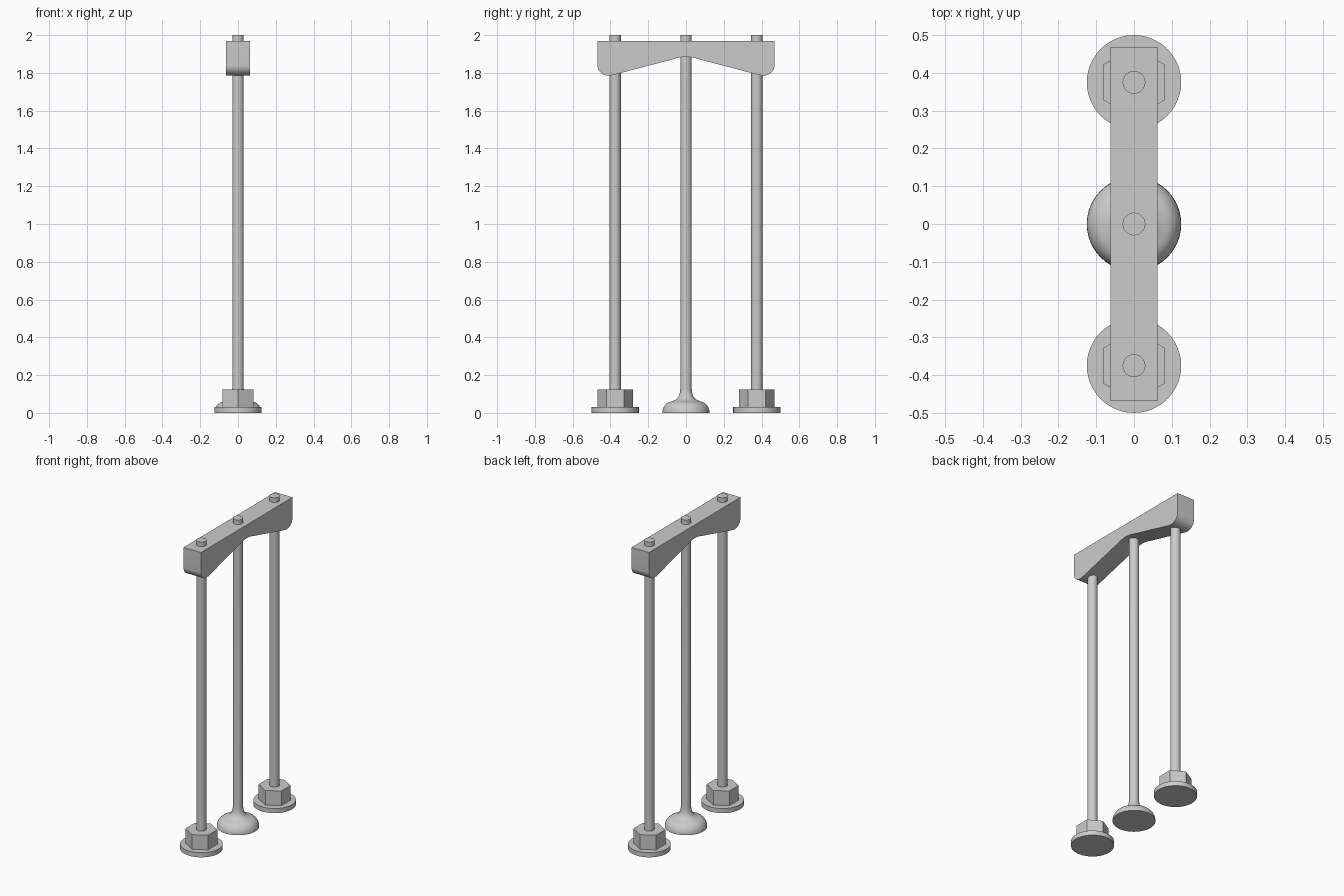
import bpy, bmesh, math

if "Cube" in bpy.data.objects:
    bpy.data.objects.remove(bpy.data.objects["Cube"])

ROD_R = 0.03
SPACING = 0.375


def finish(bm, name, smooth=True):
    bmesh.ops.recalc_face_normals(bm, faces=bm.faces[:])
    mesh = bpy.data.meshes.new(name)
    bm.to_mesh(mesh)
    bm.free()
    ob = bpy.data.objects.new(name, mesh)
    bpy.context.collection.objects.link(ob)
    if smooth:
        bpy.ops.object.select_all(action='DESELECT')
        ob.select_set(True)
        bpy.context.view_layer.objects.active = ob
        bpy.ops.object.shade_smooth_by_angle(angle=math.radians(35))
    return ob


def lathe(name, profile, y=0, sides=48, turn=0, smooth=True):
    """Closed solid of revolution from (radius, z) points."""
    bm = bmesh.new()
    rings = []
    for r, z in profile:
        angles = [turn + 2 * math.pi * i / sides for i in range(sides)]
        rings.append([bm.verts.new((r * math.cos(a), y + r * math.sin(a), z)) for a in angles])
    for low, high in zip(rings, rings[1:]):
        for i in range(sides):
            j = (i + 1) % sides
            bm.faces.new((low[i], low[j], high[j], high[i]))
    bm.faces.new(rings[0][::-1])
    bm.faces.new(rings[-1])
    return finish(bm, name, smooth)


# Outer rods, each with a round washer and a hexagonal nut
for side, y in (("front", -SPACING), ("back", SPACING)):
    lathe(side + "_washer", [(0.125, 0), (0.125, 0.03)], y)
    lathe(side + "_nut", [(0.094, 0.03), (0.094, 0.125)], y, 6, math.pi / 2, False)
    lathe(side + "_rod", [(ROD_R, 0.125), (ROD_R, 2)], y)

# Middle rod flowing into a domed foot
foot = []
for i in range(8):
    a = math.radians(80) * i / 7
    foot.append((0.073 + 0.052 * math.cos(a), 0.06 * math.sin(a)))
foot += [(0.066, 0.065), (0.053, 0.071), (0.043, 0.081), (0.036, 0.095), (0.032, 0.11), (ROD_R, 0.13)]
lathe("middle_rod", foot + [(ROD_R, 2)])

# Crossbar: half profile (y, z) with rounded lower corner, mirrored across y
half = [(0, 1.885), (0.025, 1.883), (0.05, 1.878), (0.08, 1.869), (0.39, 1.788)]
for i in range(9):
    a = math.radians(-90 + 11.25 * i)
    half.append((0.41 + 0.059 * math.cos(a), 1.84 + 0.055 * math.sin(a)))
half.append((0.469, 1.97))
outline = half + [(-y, z) for y, z in reversed(half[1:])]

bm = bmesh.new()
face = bm.faces.new([bm.verts.new((-0.0625, y, z)) for y, z in outline])
new = bmesh.ops.extrude_face_region(bm, geom=[face])["geom"]
bmesh.ops.translate(bm, vec=(0.125, 0, 0),
                    verts=[v for v in new if isinstance(v, bmesh.types.BMVert)])
finish(bm, "crossbar")
